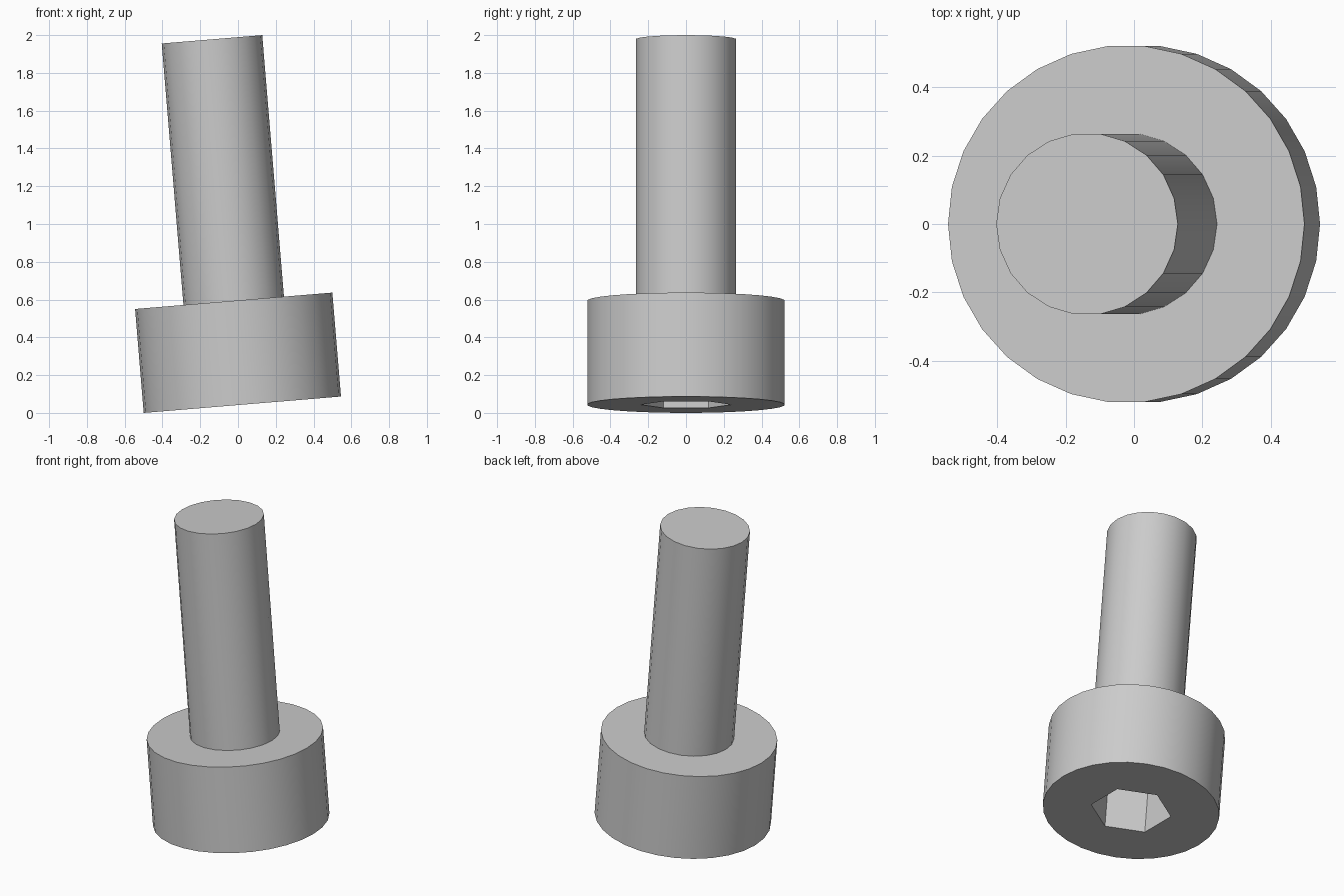
import bpy, bmesh, math

cube = bpy.data.objects.get("Cube")
if cube:
    bpy.data.objects.remove(cube)

TILT = math.radians(4.75)
HEAD_R, HEAD_H = 0.524, 0.552
SHAFT_R, TOTAL = 0.267, 1.941
HEX_R, HEX_DEPTH = 0.24, 0.34

steel = bpy.data.materials.new("steel_grey")
steel.use_nodes = True
grey = (0.6, 0.6, 0.6, 1)
steel.diffuse_color = grey
steel.node_tree.nodes["Principled BSDF"].inputs["Base Color"].default_value = grey


def ring(bm, sides, radius, z, start=0.0):
    angles = [start + math.tau * i / sides for i in range(sides)]
    return [bm.verts.new((radius * math.cos(a), radius * math.sin(a), z)) for a in angles]


def wall(bm, low, high):
    n = len(low)
    for i in range(n):
        j = (i + 1) % n
        bm.faces.new((low[i], low[j], high[j], high[i]))


def loop_edges(bm, verts):
    return [bm.edges.get((v, verts[i - 1])) for i, v in enumerate(verts)]


def finish(bm, name):
    bmesh.ops.recalc_face_normals(bm, faces=bm.faces)
    mesh = bpy.data.meshes.new(name)
    bm.to_mesh(mesh)
    bm.free()
    mesh.materials.append(steel)
    obj = bpy.data.objects.new(name, mesh)
    bpy.context.collection.objects.link(obj)
    # The whole bolt leans to one side, resting on the rim of its head
    obj.rotation_euler.y = -TILT
    obj.location = (0.023, 0, HEAD_R * math.sin(TILT))
    bpy.ops.object.select_all(action="DESELECT")
    obj.select_set(True)
    bpy.context.view_layer.objects.active = obj
    bpy.ops.object.shade_smooth_by_angle(angle=math.radians(30))


# Head: cylinder with a hexagonal socket sunk into the underside
bm = bmesh.new()
bottom, top = ring(bm, 30, HEAD_R, 0), ring(bm, 30, HEAD_R, HEAD_H)
wall(bm, bottom, top)
hex_start = math.pi / 2
mouth = ring(bm, 6, HEX_R, 0, hex_start)
floor = ring(bm, 6, HEX_R, HEX_DEPTH, hex_start)
wall(bm, mouth, floor)
bm.faces.new(floor)
bm.faces.new(top)
bmesh.ops.triangle_fill(bm, use_beauty=True,
                        edges=loop_edges(bm, bottom) + loop_edges(bm, mouth))
finish(bm, "bolt_head")

# Shaft: plain cylinder standing on the head
bm = bmesh.new()
base, tip = ring(bm, 22, SHAFT_R, HEAD_H), ring(bm, 22, SHAFT_R, TOTAL)
wall(bm, base, tip)
bm.faces.new(tip)
bm.faces.new(base)
finish(bm, "bolt_shaft")
